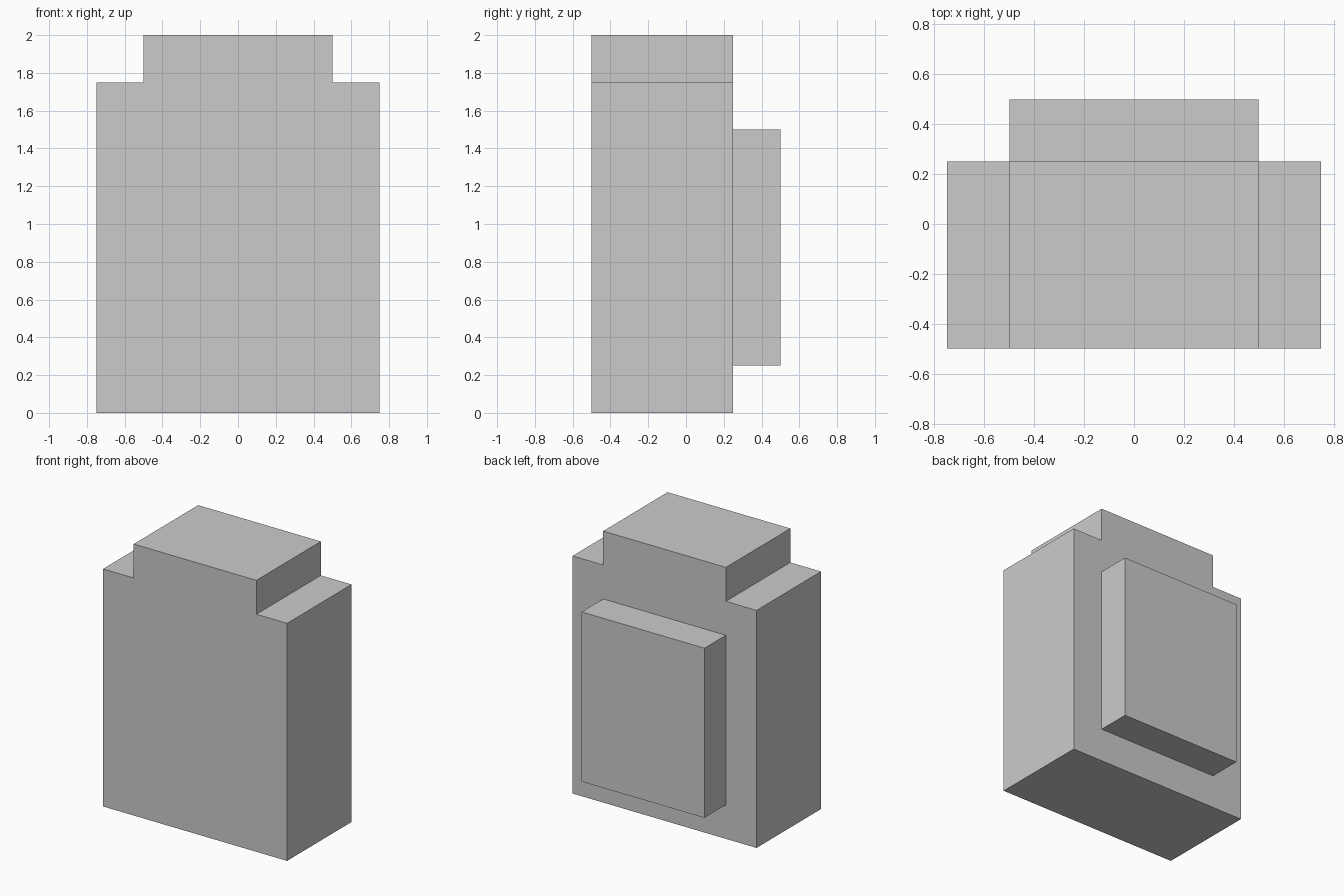
import bpy, bmesh

if "Cube" in bpy.data.objects:
    bpy.data.objects.remove(bpy.data.objects["Cube"])


def extrude_profile(name, half_profile, y_front, y_back):
    """Mirror a half outline (x, z) across x = 0 and extrude it along y."""
    outline = half_profile + [(-x, z) for x, z in reversed(half_profile)]
    bm = bmesh.new()
    face = bm.faces.new([bm.verts.new((x, y_front, z)) for x, z in outline])
    extruded = bmesh.ops.extrude_face_region(bm, geom=[face], use_keep_orig=True)
    verts = [v for v in extruded["geom"] if isinstance(v, bmesh.types.BMVert)]
    bmesh.ops.translate(bm, verts=verts, vec=(0, y_back - y_front, 0))
    bmesh.ops.recalc_face_normals(bm, faces=bm.faces[:])
    mesh = bpy.data.meshes.new(name)
    bm.to_mesh(mesh)
    bm.free()
    obj = bpy.data.objects.new(name, mesh)
    bpy.context.collection.objects.link(obj)
    return obj


# Main body with the stepped, narrower top
extrude_profile("body", [(0.75, 0), (0.75, 1.75), (0.5, 1.75), (0.5, 2)], -0.5, 0.25)

# Raised panel on the back
extrude_profile("back_panel", [(0.5, 0.25), (0.5, 1.5)], 0.25, 0.5)
